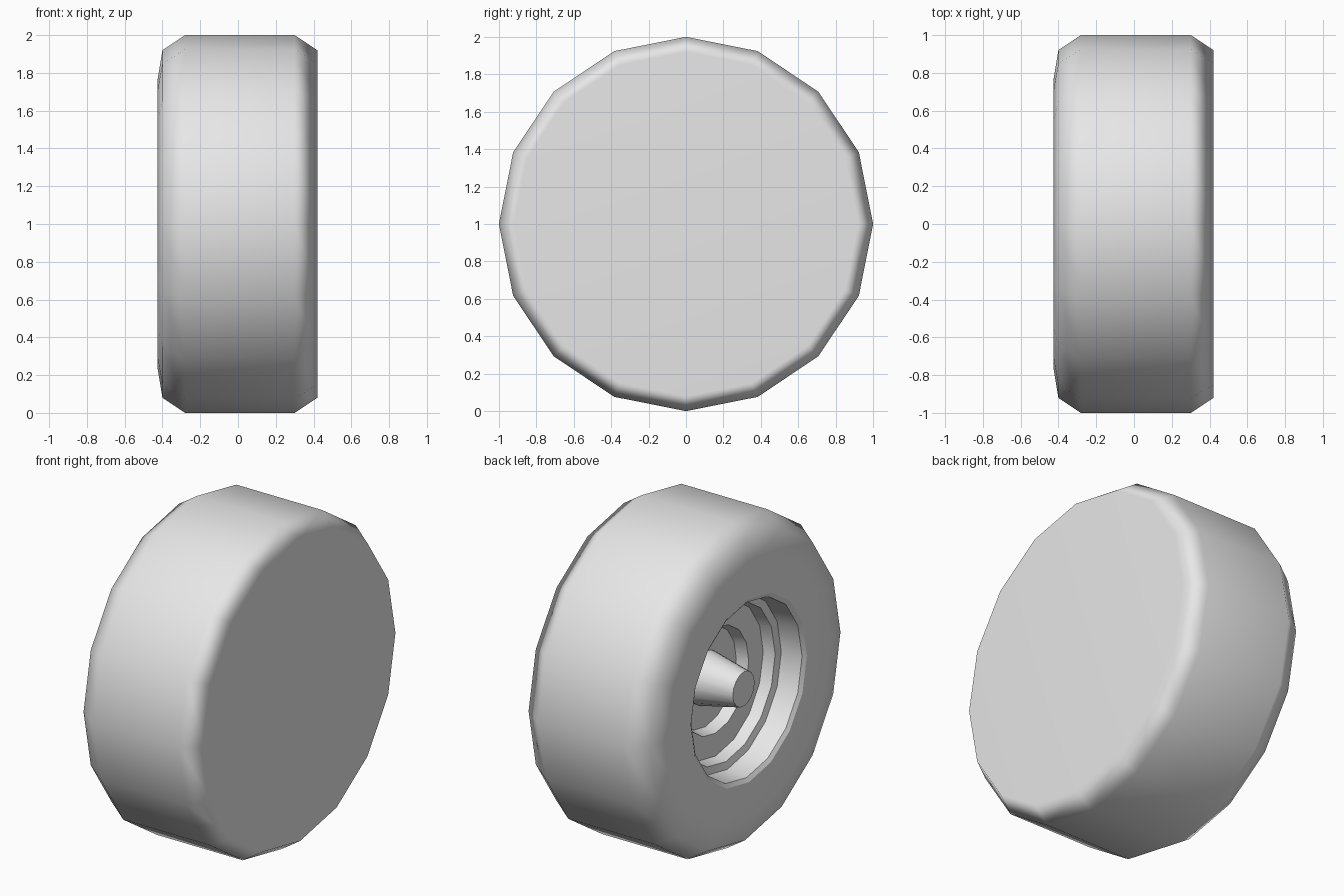
import bpy
import bmesh
from math import sin, cos, pi, radians

SIDES = 16

if "Cube" in bpy.data.objects:
    bpy.data.objects.remove(bpy.data.objects["Cube"], do_unlink=True)

grey = bpy.data.materials.new("light_grey")
grey.diffuse_color = (0.8, 0.8, 0.8, 1)
grey.use_nodes = True
grey.node_tree.nodes["Principled BSDF"].inputs["Base Color"].default_value = (0.8, 0.8, 0.8, 1)


def lathe(name, profile, sharp_angle, cap_start=False, cap_end=False):
    """Turn (x, radius) points about the axle, ordered from left-facing cap inward."""
    bm = bmesh.new()
    rings = []
    for x, r in profile:
        rings.append([bm.verts.new((x, r * sin(2 * pi * k / SIDES), 1 + r * cos(2 * pi * k / SIDES)))
                      for k in range(SIDES)])
    for a, b in zip(rings, rings[1:]):
        for k in range(SIDES):
            n = (k + 1) % SIDES
            bm.faces.new((a[k], a[n], b[n], b[k]))
    if cap_start:
        bm.faces.new(rings[0][::-1])
    if cap_end:
        bm.faces.new(rings[-1])
    # Caps and tread share one winding: the first point is the +x side
    mesh = bpy.data.meshes.new(name)
    bm.normal_update()
    bm.to_mesh(mesh)
    bm.free()
    mesh.materials.append(grey)
    obj = bpy.data.objects.new(name, mesh)
    bpy.context.collection.objects.link(obj)
    bpy.ops.object.select_all(action="DESELECT")
    obj.select_set(True)
    bpy.context.view_layer.objects.active = obj
    bpy.ops.object.shade_smooth_by_angle(angle=radians(sharp_angle))
    return obj


# Tire: solid flat +x wall, chamfered tread, bulging -x sidewall
tire = lathe("tire", [(0.42, 0.92), (0.30, 1.0), (-0.28, 1.0), (-0.40, 0.92),
                      (-0.425, 0.77), (-0.425, 0.56)], 80, cap_start=True)
weighted = tire.modifiers.new("soft_edges", "WEIGHTED_NORMAL")
weighted.keep_sharp = True

# Rim: thin lip and stepped dish with a recessed floor
lathe("rim", [(-0.425, 0.56), (-0.41, 0.535), (-0.28, 0.52), (-0.27, 0.475),
              (-0.20, 0.46), (-0.20, 0.32), (-0.13, 0.30)], 30, cap_end=True)

# Hub: tapered axle stub
lathe("hub", [(-0.13, 0.16), (-0.39, 0.105)], 30, cap_end=True)

# Make every face point outward from the visible side
for name in ("tire", "rim", "hub"):
    mesh = bpy.data.objects[name].data
    bm = bmesh.new()
    bm.from_mesh(mesh)
    for f in bm.faces:
        c, n = f.calc_center_median(), f.normal
        radial = n.y * c.y + n.z * (c.z - 1)
        if name == "rim":
            wrong = n.x > 0.01 or (abs(n.x) <= 0.01 and radial > 0)
        elif abs(n.x) > 0.99:
            wrong = n.x * (1 if c.x > 0 else -1) < 0
        else:
            wrong = radial < 0
        if wrong:
            f.normal_flip()
    bm.to_mesh(mesh)
    bm.free()
